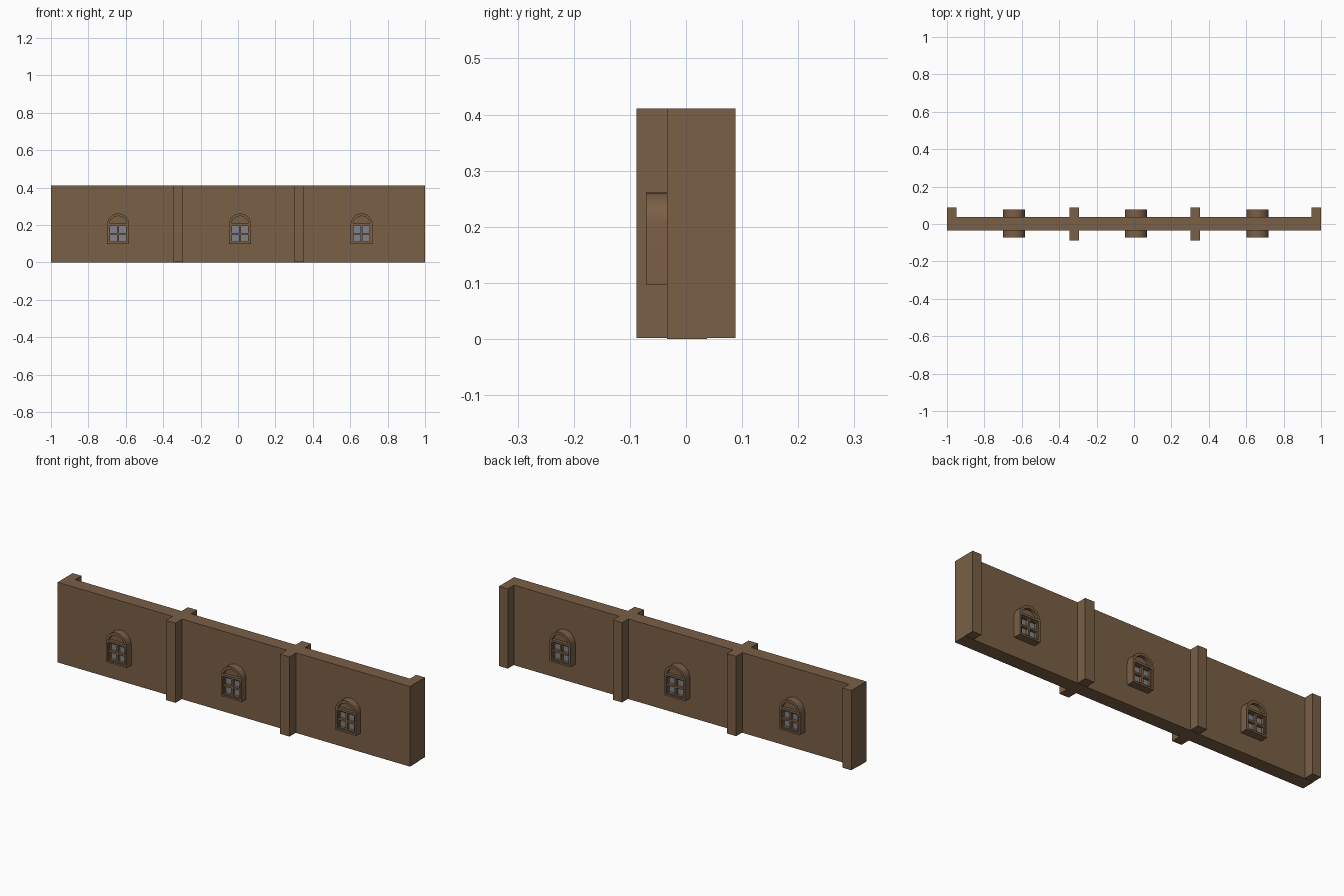
import bpy, bmesh, math
from mathutils import Matrix

if "Cube" in bpy.data.objects:
    bpy.data.objects.remove(bpy.data.objects["Cube"])


def material(name, rgb):
    m = bpy.data.materials.new(name)
    m.diffuse_color = (*rgb, 1)
    m.use_nodes = True
    m.node_tree.nodes["Principled BSDF"].inputs["Base Color"].default_value = m.diffuse_color
    return m


BROWN = material("brown_plaster", (0.195, 0.115, 0.061))
GLASS = material("grey_glass", (0.22, 0.22, 0.26))


def box(name, x0, x1, y0, y1, z0, z1, mat=BROWN):
    bm = bmesh.new()
    bmesh.ops.create_cube(bm, size=1)
    for v in bm.verts:
        v.co = (x0 + (v.co.x + .5) * (x1 - x0), y0 + (v.co.y + .5) * (y1 - y0),
                z0 + (v.co.z + .5) * (z1 - z0))
    me = bpy.data.meshes.new(name)
    bm.to_mesh(me)
    bm.free()
    me.materials.append(mat)
    ob = bpy.data.objects.new(name, me)
    bpy.context.collection.objects.link(ob)
    return ob


def plate(name, loops, x, y0, y1):
    """Upright plate: first loop is the outline, the rest are holes."""
    cu = bpy.data.curves.new(name, 'CURVE')
    cu.dimensions = '2D'
    cu.fill_mode = 'BOTH'
    cu.extrude = (y1 - y0) / 2
    for pts in loops:
        s = cu.splines.new('POLY')
        s.points.add(len(pts) - 1)
        for p, (px, pz) in zip(s.points, pts):
            p.co = (px, pz, 0, 1)
        s.use_cyclic_u = True
    cu.materials.append(BROWN)
    ob = bpy.data.objects.new(name, cu)
    bpy.context.collection.objects.link(ob)
    bpy.ops.object.select_all(action='DESELECT')
    ob.select_set(True)
    bpy.context.view_layer.objects.active = ob
    bpy.ops.object.convert(target='MESH')
    ob = bpy.context.object
    ob.data.transform(Matrix.Translation((x, (y0 + y1) / 2, 0)) @ Matrix.Rotation(math.pi / 2, 4, 'X'))
    bm = bmesh.new()
    bm.from_mesh(ob.data)
    bmesh.ops.remove_doubles(bm, verts=bm.verts, dist=1e-5)
    bmesh.ops.recalc_face_normals(bm, faces=bm.faces)
    bm.to_mesh(ob.data)
    bm.free()
    bpy.ops.object.shade_smooth_by_angle(angle=math.radians(30))


def rect(x0, x1, z0, z1):
    return [(x0, z0), (x1, z0), (x1, z1), (x0, z1)]


def arc(r, zc, a0, n=16):
    return [(r * math.cos(a0 + (math.pi - 2 * a0) * i / n),
             zc + r * math.sin(a0 + (math.pi - 2 * a0) * i / n)) for i in range(n + 1)]


# Wall slab
H = 0.411
YF, YB = -0.034, 0.037
box("wall", -1, 1, YF, YB, 0, H)

# End pillars stand out at the back only, inner pillars on both sides
for x0, x1 in ((-1, -0.95), (0.95, 1)):
    box("end_pillar", x0, x1, YB, 0.088, 0.002, H)
for x0, x1 in ((-0.346, -0.293), (0.301, 0.354)):
    box("front_pillar", x0, x1, -0.088, YF, 0.002, H)
    box("back_pillar", x0, x1, YB, 0.088, 0.002, H)

# Arched windows, seen from both sides of the wall
outline = [(-0.059, 0.097), (0.059, 0.097)] + arc(0.059, 0.202, 0)
opening = rect(-0.049, 0.049, 0.106, 0.2)
lunette = arc(0.047, 0.2, math.asin(0.011 / 0.047))
panes = [rect(a, a + 0.038, b, b + 0.036) for a in (-0.043, 0.005) for b in (0.112, 0.158)]
for cx in (-0.641, 0.011, 0.661):
    plate("window_frame", [outline, opening, lunette], cx, -0.071, 0.077)
    plate("window_bars", [rect(-0.049, 0.049, 0.106, 0.2)] + panes, cx, -0.065, 0.071)
    box("window_glass", cx - 0.05, cx + 0.05, -0.05, 0.056, 0.105, 0.201, GLASS)
    box("arch_panel", cx - 0.048, cx + 0.048, -0.055, 0.061, 0.206, 0.235)
    plate("arch_filling", [lunette], cx, -0.055, 0.061)
